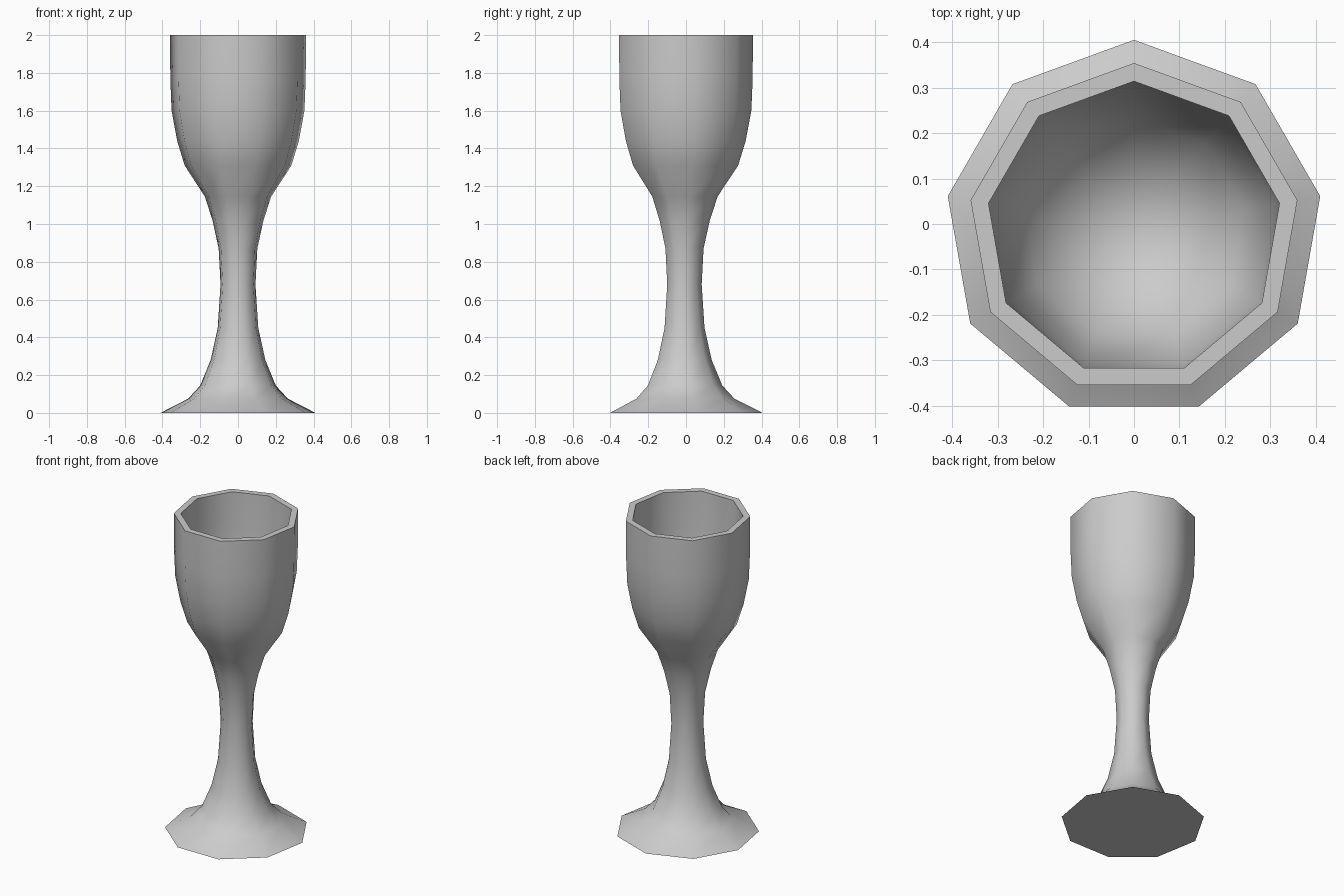
import bpy, bmesh, math

if "Cube" in bpy.data.objects:
    bpy.data.objects.remove(bpy.data.objects["Cube"])

SIDES = 9
CENTRE_Y = -0.011

# Radius and height: foot, stem, bowl, rim, then the hollow inside
profile = [
    (0.416, 0.0), (0.268, 0.075), (0.203, 0.145), (0.147, 0.28),
    (0.109, 0.45), (0.094, 0.68), (0.104, 0.87), (0.136, 1.015),
    (0.178, 1.145), (0.287, 1.31), (0.327, 1.44), (0.357, 1.60),
    (0.364, 1.77), (0.365, 2.0),
    (0.325, 2.0), (0.324, 1.77), (0.317, 1.61), (0.288, 1.46),
    (0.245, 1.34), (0.13, 1.23),
]


def ring(bm, radius, z):
    verts = []
    for i in range(SIDES):
        a = math.pi / 2 + i * math.tau / SIDES
        verts.append(bm.verts.new((radius * math.cos(a),
                                   CENTRE_Y + radius * math.sin(a), z)))
    return verts


bm = bmesh.new()
rings = [ring(bm, r, z) for r, z in profile]
for lower, upper in zip(rings, rings[1:]):
    for i in range(SIDES):
        j = (i + 1) % SIDES
        bm.faces.new((lower[i], lower[j], upper[j], upper[i]))

# Flat underside and rounded bottom of the bowl
bm.faces.new(rings[0][::-1])
tip = bm.verts.new((0, CENTRE_Y, 1.20))
for i in range(SIDES):
    bm.faces.new((rings[-1][i], rings[-1][(i + 1) % SIDES], tip))
bmesh.ops.recalc_face_normals(bm, faces=bm.faces[:])

mesh = bpy.data.meshes.new("goblet")
bm.to_mesh(mesh)
bm.free()
goblet = bpy.data.objects.new("goblet", mesh)
bpy.context.collection.objects.link(goblet)

# Smooth sides with a crisp rim and foot edge
bpy.context.view_layer.objects.active = goblet
goblet.select_set(True)
bpy.ops.object.shade_smooth_by_angle(angle=math.radians(60))
